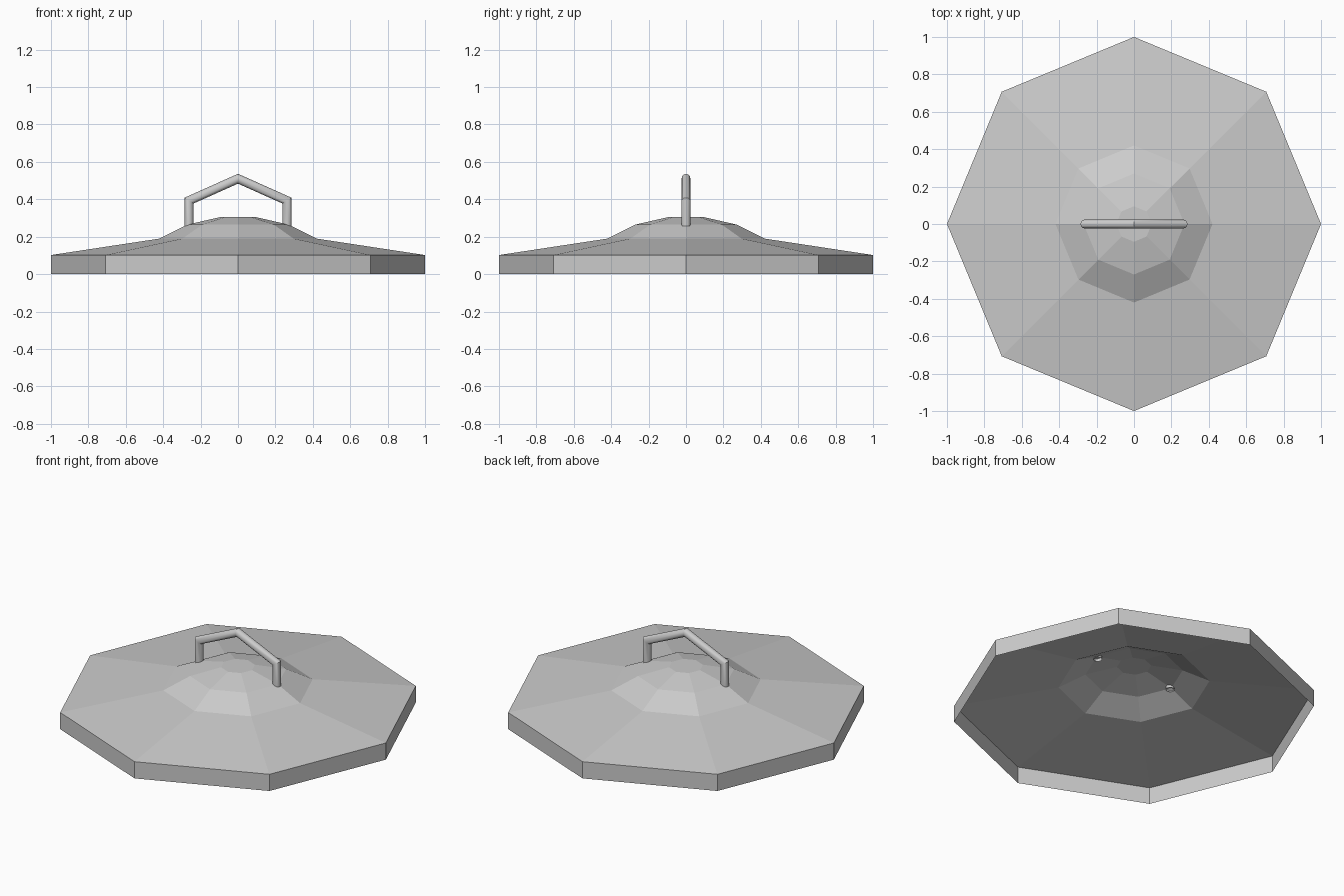
import bpy, bmesh
from math import sin, cos, pi
from mathutils import Vector

if "Cube" in bpy.data.objects:
    bpy.data.objects.remove(bpy.data.objects["Cube"])


def finish(bm, name):
    bmesh.ops.recalc_face_normals(bm, faces=bm.faces)
    mesh = bpy.data.meshes.new(name)
    bm.to_mesh(mesh)
    bm.free()
    obj = bpy.data.objects.new(name, mesh)
    bpy.context.collection.objects.link(obj)
    return obj


def bridge(bm, a, b):
    n = len(a)
    for i in range(n):
        j = (i + 1) % n
        bm.faces.new((a[i], a[j], b[j], b[i]))


# Lid: eight-sided thin shell, open underneath
bm = bmesh.new()
rings = []
for r, z in [(1, 0), (1, 0.102), (0.42, 0.19), (0.27, 0.265), (0.095, 0.305)]:
    rings.append([bm.verts.new((r * cos(i * pi / 4), r * sin(i * pi / 4), z))
                  for i in range(8)])
for a, b in zip(rings, rings[1:]):
    bridge(bm, a, b)
bm.faces.new(rings[-1])
lid = finish(bm, "lid")
# outward normals on the open shell
if lid.data.polygons[-1].normal.z < 0:
    lid.data.flip_normals()

# Handle: round bar swept with mitred corners, open at the lower ends
path = [Vector(p) for p in [(-0.262, 0, 0.252), (-0.262, 0, 0.393), (0, 0, 0.51),
                            (0.262, 0, 0.393), (0.262, 0, 0.252)]]
radius, sides = 0.024, 12
bm = bmesh.new()
rings = []
for k, p in enumerate(path):
    d_in = (p - path[max(k - 1, 0)]).normalized()
    d_out = (path[min(k + 1, len(path) - 1)] - p).normalized()
    tangent = (d_in + d_out).normalized()
    across = tangent.cross(Vector((0, 1, 0)))
    stretch = 1 / tangent.dot(d_in if k else d_out)
    rings.append([bm.verts.new(p + across * (radius * stretch * cos(t))
                               + Vector((0, radius * sin(t), 0)))
                  for t in (2 * pi * i / sides for i in range(sides))])
for a, b in zip(rings, rings[1:]):
    bridge(bm, a, b)
handle = finish(bm, "handle")
bpy.context.view_layer.objects.active = handle
handle.select_set(True)
bpy.ops.object.shade_smooth_by_angle(angle=0.55)
